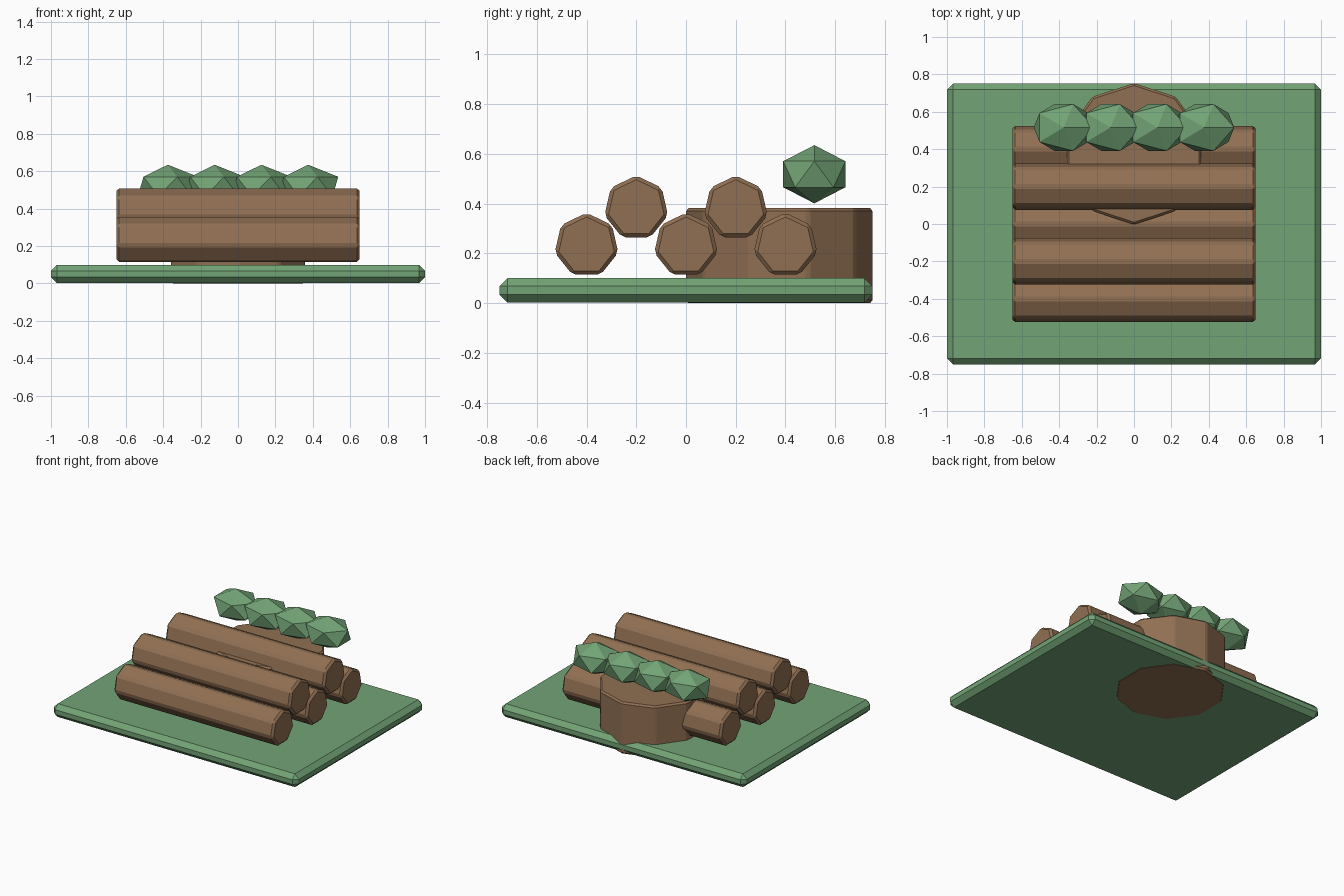
import bpy, bmesh
from math import sin, cos, pi
from mathutils import Matrix

if "Cube" in bpy.data.objects:
    bpy.data.objects.remove(bpy.data.objects["Cube"])


def material(name, rgb):
    m = bpy.data.materials.new(name)
    m.diffuse_color = (*rgb, 1)
    m.use_nodes = True
    m.node_tree.nodes["Principled BSDF"].inputs["Base Color"].default_value = m.diffuse_color
    return m


GREEN = material("leaf_green", (0.17, 0.37, 0.18))
BROWN = material("wood_brown", (0.28, 0.16, 0.085))


def finish(bm, name, mat, loc, bevel=0.0):
    bmesh.ops.recalc_face_normals(bm, faces=bm.faces)
    me = bpy.data.meshes.new(name)
    bm.to_mesh(me)
    bm.free()
    me.materials.append(mat)
    ob = bpy.data.objects.new(name, me)
    ob.location = loc
    bpy.context.collection.objects.link(ob)
    if bevel:
        mod = ob.modifiers.new("bevel", "BEVEL")
        mod.width = bevel
        mod.segments = 1
        mod.limit_method = 'ANGLE'
    return ob


def prism(name, sides, radius, length, axis, loc, bevel):
    # Regular prism centred on loc, with its first corner on +z (axis x) or +y (axis z)
    bm = bmesh.new()
    ring = []
    for i in range(sides):
        a = 2 * pi * i / sides
        u, v = radius * sin(a), radius * cos(a)
        ring.append(bm.verts.new((-length / 2, u, v) if axis == 'x' else (u, v, -length / 2)))
    face = bm.faces.new(ring)
    ext = bmesh.ops.extrude_face_region(bm, geom=[face])
    move = (length, 0, 0) if axis == 'x' else (0, 0, length)
    bmesh.ops.translate(bm, vec=move,
                        verts=[e for e in ext["geom"] if isinstance(e, bmesh.types.BMVert)])
    # The starting face survives as the near cap when needed
    bmesh.ops.holes_fill(bm, edges=[e for e in bm.edges if e.is_boundary], sides=0)
    return finish(bm, name, BROWN, loc, bevel)


# Grass base slab
bm = bmesh.new()
bmesh.ops.create_cube(bm, size=1, matrix=Matrix.Diagonal((2, 1.5, 0.098, 1)))
finish(bm, "grass_base", GREEN, (0, 0, 0.051), 0.032)

# Log pile: three below, two above
logs = [(-0.4, 0.232), (0, 0.232), (0.4, 0.232), (-0.2, 0.382), (0.2, 0.382)]
for i, (y, z) in enumerate(logs):
    prism(f"log_{i + 1}", 7, 0.131, 1.3, 'x', (0, y, z), 0.015)

# Ten-sided stump behind the pile
prism("stump", 10, 0.378, 0.382, 'z', (0, 0.375, 0.191), 0.012)

# Row of leaf clumps
for i in range(4):
    bm = bmesh.new()
    bmesh.ops.create_icosphere(bm, subdivisions=1, radius=1,
                               matrix=Matrix.Diagonal((0.18, 0.147, 0.117, 1)))
    finish(bm, f"leaf_clump_{i + 1}", GREEN, (-0.375 + 0.25 * i, 0.516, 0.518))
